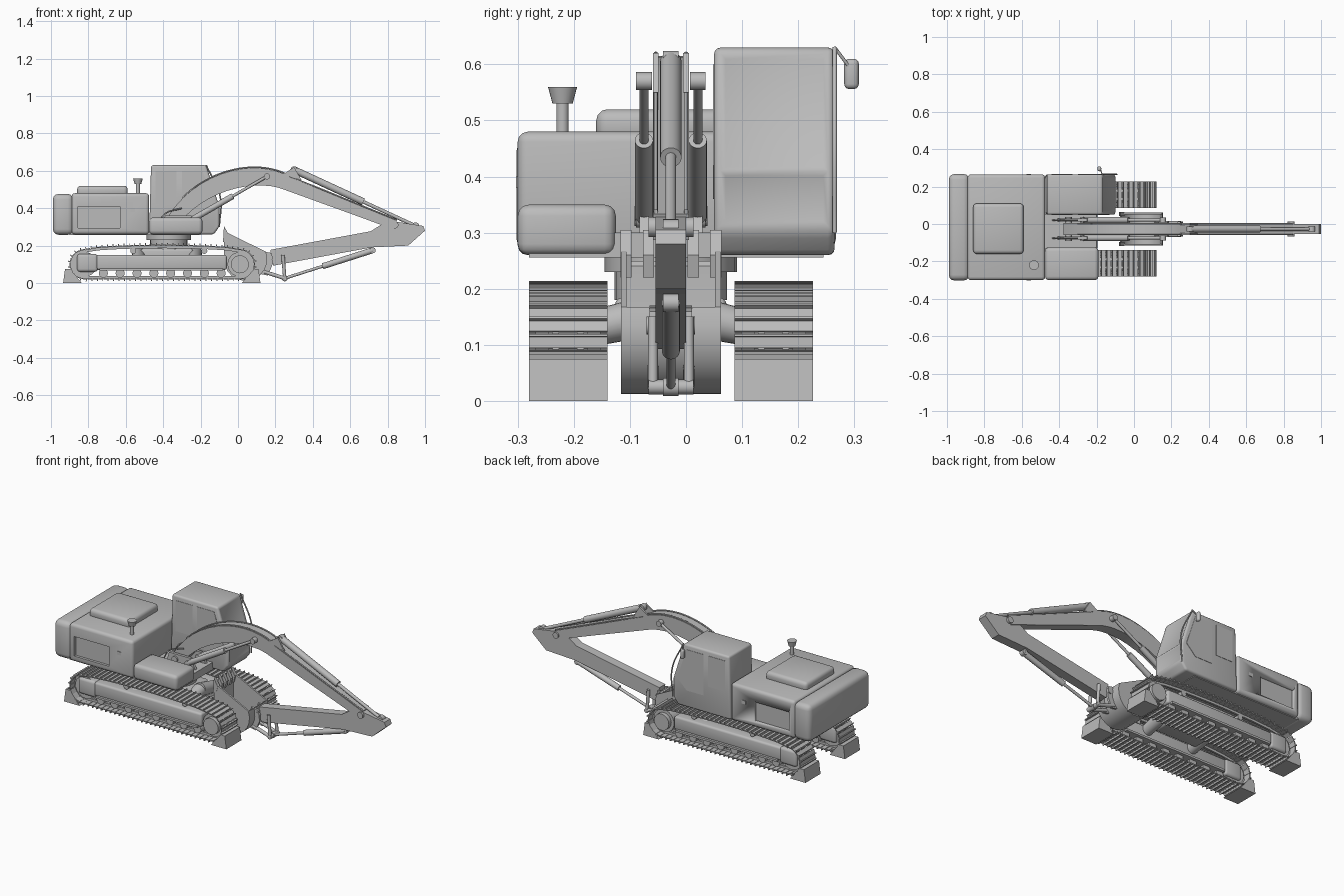
import bpy, bmesh, math
from mathutils import Vector
from mathutils.geometry import interpolate_bezier

if "Cube" in bpy.data.objects:
    bpy.data.objects.remove(bpy.data.objects["Cube"])

shade = (.5, .5, .5, 1)
grey = bpy.data.materials.new("plain grey")
grey.use_nodes = True
grey.diffuse_color = shade
grey.node_tree.nodes["Principled BSDF"].inputs["Base Color"].default_value = shade

# Landmarks shared by several parts
MIDDLE = -.027
RIGHT_SIDE, LEFT_SIDE = -.3, .265
CAB_RIGHT, CAB_BACK = .05, -.475
DECK, HOUSE_TOP, ROOF = .26, .48, .63
REAR_WHEEL, FRONT_WHEEL, AXLE = -.82, .01, .1
BELT_RADIUS, SHOE_WIDTH, SHOE_COUNT = .078, .14, 74


def around(centre, half):
    return centre - half, centre + half


def activate(ob):
    bpy.ops.object.select_all(action='DESELECT')
    ob.select_set(True)
    bpy.context.view_layer.objects.active = ob


def finish(name, bm, bevel=0):
    bmesh.ops.recalc_face_normals(bm, faces=bm.faces)
    mesh = bpy.data.meshes.new(name)
    bm.to_mesh(mesh)
    bm.free()
    ob = bpy.data.objects.new(name, mesh)
    bpy.context.collection.objects.link(ob)
    mesh.materials.append(grey)
    activate(ob)
    if bevel:
        mod = ob.modifiers.new("round", 'BEVEL')
        mod.width, mod.segments, mod.limit_method = bevel, 3, 'ANGLE'
        bpy.ops.object.modifier_apply(modifier=mod.name)
    bpy.ops.object.shade_smooth_by_angle(angle=math.radians(35))
    return ob


def prism(name, profile, ys, bevel=0):
    """Side profile in x, z pushed across between two y values."""
    bm = bmesh.new()
    start, end = ys
    face = bm.faces.new([bm.verts.new((x, start, z)) for x, z in profile])
    extruded = bmesh.ops.extrude_face_region(bm, geom=[face])["geom"]
    moved = [v for v in extruded if isinstance(v, bmesh.types.BMVert)]
    bmesh.ops.translate(bm, verts=moved, vec=(0, end - start, 0))
    return finish(name, bm, bevel)


def box(name, xs, ys, zs, bevel=0):
    (back, front), (low, high) = xs, zs
    return prism(name, [(back, low), (front, low), (front, high), (back, high)], ys, bevel)


def rod(name, a, b, radius, end_radius=None):
    a, b = Vector(a), Vector(b)
    bm = bmesh.new()
    bmesh.ops.create_cone(bm, cap_ends=True, segments=24, radius1=radius,
                          radius2=end_radius or radius, depth=(b - a).length)
    turn = (b - a).to_track_quat('Z', 'Y').to_matrix().to_4x4()
    bmesh.ops.transform(bm, matrix=turn, verts=bm.verts)
    bmesh.ops.translate(bm, verts=bm.verts, vec=(a + b) / 2)
    return finish(name, bm)


def bar(name, a, b, y, radius):
    rod(name, (a[0], y, a[1]), (b[0], y, b[1]), radius)


def pin(name, at, radius, y, half):
    low, high = around(y, half)
    rod(name, (at[0], low, at[1]), (at[0], high, at[1]), radius)


def piston(name, a, b, y, radius):
    """Thick barrel for the first part, thin ram for the whole reach."""
    a, b = Vector(a), Vector(b)
    bar(name + "_barrel", a, a.lerp(b, .57), y, radius)
    bar(name + "_ram", a, b, y, radius / 2)
    for end in (a, b):
        pin(name + "_eye", end, radius, y, .014)


def limb(name, spine, half_at, half_width):
    """Flat-sided arm of varying depth along a spine; gives back its upper edge."""
    upper, lower = [], []
    for i, p in enumerate(spine):
        along = (spine[min(i + 1, len(spine) - 1)] - spine[max(i - 1, 0)]).normalized()
        offset = Vector((-along.y, along.x)) * half_at(i / (len(spine) - 1))
        upper.append(p + offset)
        lower.append(p - offset)
    prism(name, upper + lower[::-1], around(MIDDLE, half_width))
    return upper


def hose(name, points, radius=.004):
    curve = bpy.data.curves.new(name, 'CURVE')
    curve.dimensions, curve.bevel_depth, curve.bevel_resolution = '3D', radius, 2
    spline = curve.splines.new('BEZIER')
    spline.bezier_points.add(len(points) - 1)
    for knot, place in zip(spline.bezier_points, points):
        knot.co = place
        knot.handle_left_type = knot.handle_right_type = 'AUTO'
    curve.materials.append(grey)
    bpy.context.collection.objects.link(bpy.data.objects.new(name, curve))


def arc(x, z, radius, first, last, steps=12):
    angles = [math.radians(first + (last - first) * i / steps) for i in range(steps + 1)]
    return [Vector((x + radius * math.cos(t), z + radius * math.sin(t))) for t in angles]


def belt_path():
    """Rear wheel, top run lifted by its carrier rollers, front wheel."""
    run = [Vector((REAR_WHEEL + (FRONT_WHEEL - REAR_WHEEL) * i / 12,
                   AXLE + BELT_RADIUS + .024 * math.sqrt(math.sin(math.pi * i / 12))))
           for i in range(1, 12)]
    return (arc(REAR_WHEEL, AXLE, BELT_RADIUS, 270, 100) + run
            + arc(FRONT_WHEEL, AXLE, BELT_RADIUS, 80, -90))


def shoe_spots():
    path = belt_path()
    path.append(path[0])
    step = sum((b - a).length for a, b in zip(path, path[1:])) / SHOE_COUNT
    wanted = walked = 0
    for a, b in zip(path, path[1:]):
        length = (b - a).length
        while wanted < walked + length:
            yield a.lerp(b, (wanted - walked) / length), (b - a).normalized(), step
            wanted += step
        walked += length


def track_shoes(name, y):
    bm = bmesh.new()

    def block(centre, along, out, length, height, y, width):
        for v in bmesh.ops.create_cube(bm, size=1)["verts"]:
            place = centre + along * v.co.x * length + out * v.co.z * height
            v.co = place.x, y + v.co.y * width, place.y

    for spot, along, step in shoe_spots():
        out = Vector((-along.y, along.x))
        block(spot, along, out, step * .9, .006, y, SHOE_WIDTH)
        block(spot + out * .006 - along * step / 3, along, out, .005, .012, y, SHOE_WIDTH)
        for link in around(y, .022):
            block(spot - out * .009, along, out, step, .014, link, .012)
    finish(name, bm)


# Tracks with frames, wheels and end chocks
for side, sign in (("left", 1), ("right", -1)):
    y = MIDDLE + sign * .183
    track_shoes(side + "_track_shoes", y)
    box(side + "_track_frame", (-.76, -.06), around(y, .045), (.07, .15), .012)
    box(side + "_frame_rail", (-.74, -.08), around(y, .058), (.066, .078))
    box(side + "_idler_guard", (-.86, -.75), around(y, .05), (.06, .155), .015)
    for wheel in (REAR_WHEEL, FRONT_WHEEL):
        pin(side + "_wheel", (wheel, AXLE), .066, y, .035)
    pin(side + "_final_drive", (FRONT_WHEEL, AXLE), .048, y, .058)
    for i in range(8):
        pin(side + "_track_roller", (-.72 + i * .09, .052), .024, y, .04)
    for x in (-.56, -.18):
        pin(side + "_carrier_roller", (x, .172), .016, y, .03)
    for end, facing in ((-.935, -1), (.12, 1)):
        wedge = ((0, 0), (.1, 0), (.035, .075), (.01, .075))
        prism(side + "_chock", [(end - facing * inset, z) for inset, z in wedge],
              around(y, SHOE_WIDTH / 2))
    for x in around(-.38, .15):
        rod(side + "_cross_leg", (x, MIDDLE, .16), (x, y, .12), .038, .03)

# Centre body and slewing ring
box("centre_body", around(-.38, .14), around(MIDDLE, .1), (.11, .185), .015)
for part, low, radius in (("slew_ring", .18, .1), ("slew_flange", .23, .118)):
    rod(part, (-.37, MIDDLE, low), (-.37, MIDDLE, DECK), radius)

# Upper platform, engine housing with side recesses, hood and exhaust
box("platform", (-.9, -.2), (RIGHT_SIDE + .02, LEFT_SIDE - .02), (DECK - .004, .28))
house = box("engine_housing", (-.89, CAB_BACK), (RIGHT_SIDE, LEFT_SIDE), (DECK, HOUSE_TOP), .018)
for y in (RIGHT_SIDE, LEFT_SIDE):
    cutter = box("recess_cutter", (-.855, -.63), around(y, .015), (.295, .41))
    mod = house.modifiers.new("recess", 'BOOLEAN')
    mod.operation, mod.object, mod.solver = 'DIFFERENCE', cutter, 'EXACT'
    activate(house)
    bpy.ops.object.modifier_apply(modifier=mod.name)
    bpy.data.objects.remove(cutter)
    box("side_latch", (-.575, -.55), around(y, .003), (.38, .4))
box("counterweight", (-.99, -.88), (RIGHT_SIDE - .002, LEFT_SIDE + .002),
    (DECK - .002, HOUSE_TOP - .004), .03)
box("engine_hood", (-.86, -.59), (-.16, .11), (HOUSE_TOP - .02, .52), .02)
rod("exhaust_pipe", (-.535, -.22, HOUSE_TOP), (-.535, -.22, .53), .011)
rod("exhaust_cap", (-.535, -.22, .53), (-.535, -.22, .56), .018, .026)
box("tool_box", (CAB_BACK, -.19), (RIGHT_SIDE, -.125), (DECK, .35), .02)
box("boom_deck", (CAB_BACK, -.2), (-.13, CAB_RIGHT), (DECK, .3))

# Cab with inset front panes, side windows and mirror
cab = prism("cab", [(CAB_BACK, DECK), (-.13, DECK), (-.1, .3), (-.1, .41), (-.17, ROOF),
                    (CAB_BACK + .01, ROOF)], (CAB_RIGHT, LEFT_SIDE), .012)
bm = bmesh.new()
bm.from_mesh(cab.data)
panes = [f for f in bm.faces if f.normal.x > .8 and f.calc_area() > .01]
bmesh.ops.inset_individual(bm, faces=panes, thickness=.012, depth=-.004)
bm.to_mesh(cab.data)
bm.free()
for y in (CAB_RIGHT, LEFT_SIDE):
    box("rear_side_window", (-.44, -.33), around(y, .002), (.42, .6))
    prism("door_window", [(-.3, .36), (-.19, .36), (-.13, .42), (-.19, .6), (-.3, .6)], around(y, .002))
hose("cab_handrail", [(-.17, LEFT_SIDE, ROOF), (-.095, LEFT_SIDE, .46), (-.1, LEFT_SIDE, .3)])
hose("mirror_arm", [(-.17, LEFT_SIDE, ROOF), (-.18, .295, .59)], .003)
box("mirror", around(-.185, .01), around(.295, .013), (.556, .61), .009)

# Boom: curved root and straight reach, with hoses along its top
foot, bend, boom_end = Vector((-.35, .33)), Vector((.27, .53)), Vector((.84, .31))
root = interpolate_bezier(foot, Vector((-.2, .55)), Vector((.1, .62)), bend, 14)
spine = [p.xy for p in root] + [bend.lerp(boom_end, t) for t in (.3, .6, 1)]
boom_top = limb("boom", spine, lambda t: .035 + .018 * math.sin(math.pi * t) - .01 * t, .032)
pin("boom_foot_pin", foot, .018, MIDDLE, .065)
for y in around(MIDDLE, .048):
    prism("boom_cheek", [(-.42, DECK), (-.2, DECK), (-.25, .36), (-.39, .36)], around(y, .008))
    piston("boom_cylinder", (-.27, .325), (.155, .57), y, .016)
    hose("deck_hose", [(-.44, y, .29), (-.39, y, .37), (-.3, y, .4)])
for y in around(MIDDLE, .027):
    hose("boom_hose", [(p.x, y, p.y + .004) for p in boom_top[2:]])
    prism("cylinder_bracket", [(.24, .58), (.34, .55), (.3, .62)], around(y, .005))
piston("stick_cylinder", (.3, .605), (.95, .305), MIDDLE, .019)

# Stick folded back under the boom
limb("stick", [Vector((.18, .135)), Vector((.72, .235))], lambda t: .043, .027)
prism("stick_tail", [(.7, .27), (.8, .335), (.99, .305), (1, .28), (.91, .2), (.7, .19)],
      around(MIDDLE, .027))
pin("stick_pin", boom_end, .018, MIDDLE, .04)

# Bucket cylinder and links
knuckle = (.25, .025)
piston("bucket_cylinder", (.72, .175), knuckle, MIDDLE, .016)
pin("knuckle_pin", knuckle, .013, MIDDLE, .04)
pin("bucket_pin", (.17, .135), .016, MIDDLE, .043)
for y in around(MIDDLE, .032):
    bar("rocker_link", knuckle, (.24, .15), y, .009)
    bar("bucket_link", knuckle, (.14, .06), y, .01)
    prism("bucket_ear", [(.11, .05), (.16, .04), (.185, .1), (.18, .16), (.13, .17)], around(y, .006))

# Bucket: round shell, side plates and teeth, mouth facing up
hub = Vector((.04, .128))
shell = arc(hub.x, hub.y, .116, 20, -180) + [Vector((-.075, .25))]
inside = [p.lerp(hub, .08) for p in shell]
prism("bucket_shell", shell + inside[::-1], around(MIDDLE, .086))
for y in around(MIDDLE, .084):
    prism("bucket_side", shell + [Vector((-.06, .27))], around(y, .005))
for i in range(-2, 3):
    prism("bucket_tooth", [(-.08, .22), (-.06, .22), (-.05, .26), (-.075, .305)],
          around(MIDDLE + i * .04, .01))
